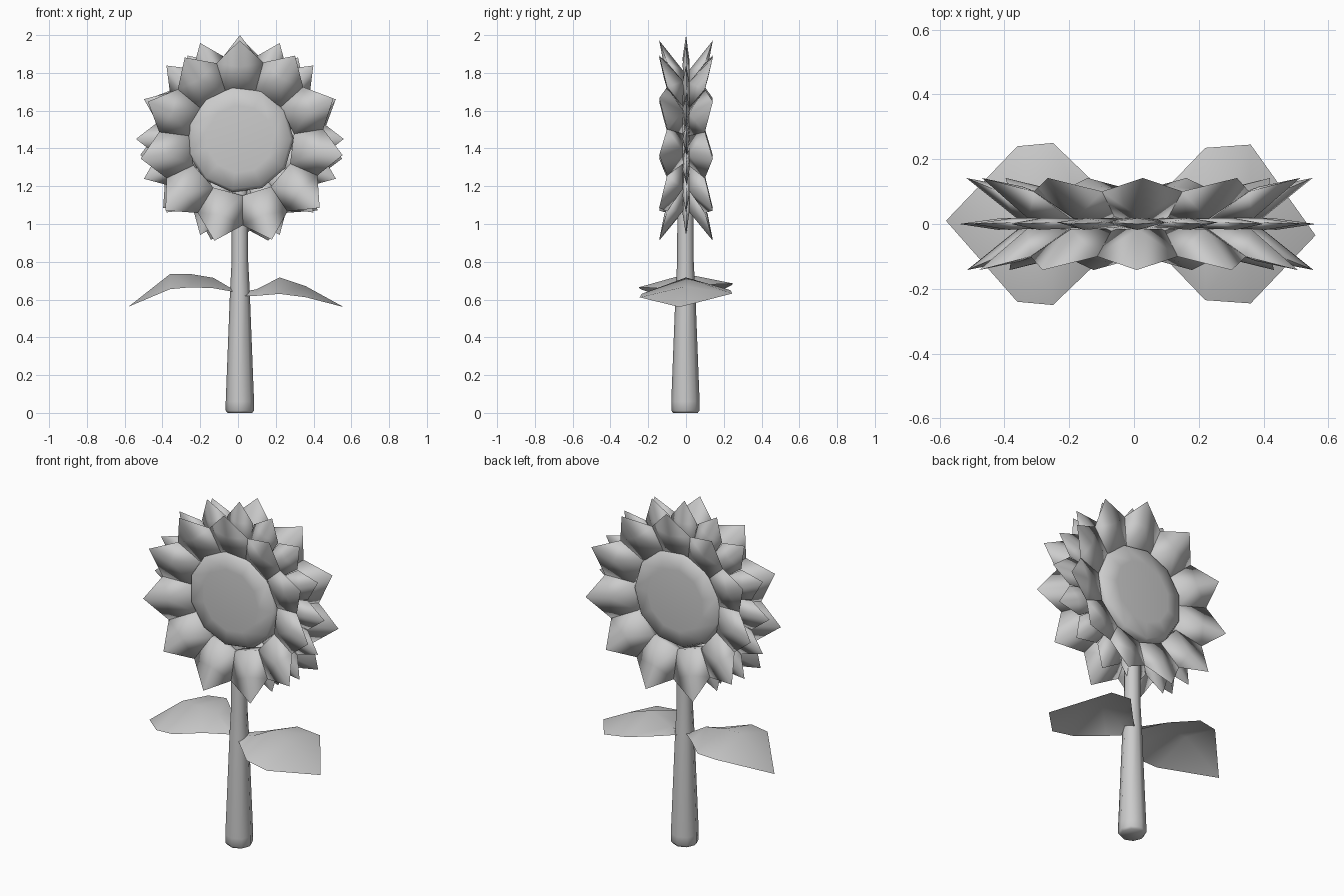
import bpy
from math import sin, cos, pi, radians
from mathutils import Vector

if "Cube" in bpy.data.objects:
    bpy.data.objects.remove(bpy.data.objects["Cube"])

grey = bpy.data.materials.new("plain grey")
grey.use_nodes = True
grey.diffuse_color = (0.6, 0.6, 0.6, 1)
grey.node_tree.nodes["Principled BSDF"].inputs["Base Color"].default_value = (0.6, 0.6, 0.6, 1)

HUB = Vector((0.01, 0, 1.45))


def make(name, verts, faces, angle=70):
    mesh = bpy.data.meshes.new(name)
    mesh.from_pydata(verts, [], faces)
    mesh.materials.append(grey)
    obj = bpy.data.objects.new(name, mesh)
    bpy.context.collection.objects.link(obj)
    bpy.ops.object.select_all(action="DESELECT")
    obj.select_set(True)
    bpy.context.view_layer.objects.active = obj
    bpy.ops.object.mode_set(mode="EDIT")
    bpy.ops.mesh.select_all(action="SELECT")
    bpy.ops.mesh.normals_make_consistent(inside=False)
    bpy.ops.object.mode_set(mode="OBJECT")
    bpy.ops.object.shade_smooth_by_angle(angle=radians(angle))
    return obj


def lathe(name, profile, sides, place):
    """Stack rings of (radius, height), capped at both ends."""
    verts = [place(r * cos(2 * pi * i / sides), r * sin(2 * pi * i / sides), h)
             for r, h in profile for i in range(sides)]
    faces = [(k * sides + i, k * sides + (i + 1) % sides,
              (k + 1) * sides + (i + 1) % sides, (k + 1) * sides + i)
             for k in range(len(profile) - 1) for i in range(sides)]
    last = (len(profile) - 1) * sides
    faces += [tuple(range(sides)), tuple(range(last, last + sides))]
    return make(name, verts, faces)


def petal_ring(name, hub, count, phase, base, shoulder, rib, heel, tip):
    """Repeat a solid pointed petal round the hub.
    base and shoulder are (radius, half width, depth); the rest are (radius, depth)."""
    (br, bw, by), (sr, sw, sy), (hr, hy) = base, shoulder, heel
    outline = [(br, -bw, by), (br, bw, by), (sr, -sw, sy), (sr, sw, sy), (rib[0], 0, rib[1]),
               (tip[0], 0, tip[1]), (br, -bw, hy), (br, bw, hy), (hr, 0, hy)]
    petal = [(0, 1, 4), (0, 4, 2), (1, 3, 4), (2, 4, 5), (4, 3, 5),
             (0, 2, 6), (1, 7, 3), (6, 2, 8), (7, 8, 3), (6, 8, 7), (2, 5, 8), (8, 5, 3), (0, 6, 7, 1)]
    verts, faces = [], []
    for n in range(count):
        a = radians(phase) + 2 * pi * n / count
        out, side = Vector((sin(a), 0, cos(a))), Vector((cos(a), 0, -sin(a)))
        start = len(verts)
        verts += [hub + out * r + side * t + Vector((0, y, 0)) for r, t, y in outline]
        faces += [tuple(start + i for i in f) for f in petal]
    return make(name, verts, faces, 90)


def leaf(name, sections, tip):
    """Sheet with a raised midrib; sections are (x, half width, rib z, edge z)."""
    verts = [v for x, w, rib, edge in sections
             for v in ((x, -w, edge), (x, 0, rib), (x, w, edge + 0.02))]
    faces = [(k * 3 + j, k * 3 + j + 1, k * 3 + j + 4, k * 3 + j + 3)
             for k in range(len(sections) - 1) for j in (0, 1)]
    end = len(verts)
    verts.append(tip)
    faces += [(end - 3, end - 2, end), (end - 2, end - 1, end)]
    return make(name, verts, faces)


# Tapered stem
lathe("stem", [(0.065, 0), (0.075, 0.012), (0.075, 0.06), (0.052, 0.65), (0.044, 0.8), (0.042, 1.25)],
      8, lambda x, y, h: (x + 0.01, y - 0.003, h))

# Seed disc, domed on both faces
lathe("seed_disc", [(0.18, -0.085), (0.27, -0.075), (0.285, -0.045),
                    (0.285, 0.045), (0.27, 0.075), (0.18, 0.085)],
      11, lambda x, y, h: HUB + Vector((x, h, y)))

# Flared outer petals on the two faces, and a flat ring between them
for name, s in (("front_petals", -1), ("back_petals", 1)):
    petal_ring(name, HUB + Vector((0.008, 0, -0.018)), 11, s,
               base=(0.27, 0.08, 0.06 * s), shoulder=(0.42, 0.125, 0.1 * s),
               rib=(0.4, 0.115 * s), heel=(0.38, 0.015 * s), tip=(0.54, 0.142 * s))
petal_ring("middle_petals", HUB, 16, 0, base=(0.25, 0.05, -0.01), shoulder=(0.44, 0.085, 0.005),
           rib=(0.43, -0.018), heel=(0.42, 0.018), tip=(0.55, 0))

# Drooping leaves
leaf("right_leaf", [(-0.02, 0.03, 0.65, 0.64), (-0.13, 0.135, 0.715, 0.66),
                    (-0.25, 0.25, 0.735, 0.665), (-0.36, 0.24, 0.735, 0.655)], (-0.58, 0.01, 0.562))
leaf("left_leaf", [(0.02, 0.03, 0.64, 0.62), (0.1, 0.11, 0.655, 0.62),
                   (0.22, 0.235, 0.717, 0.63), (0.36, 0.245, 0.67, 0.612)], (0.56, -0.035, 0.56))
